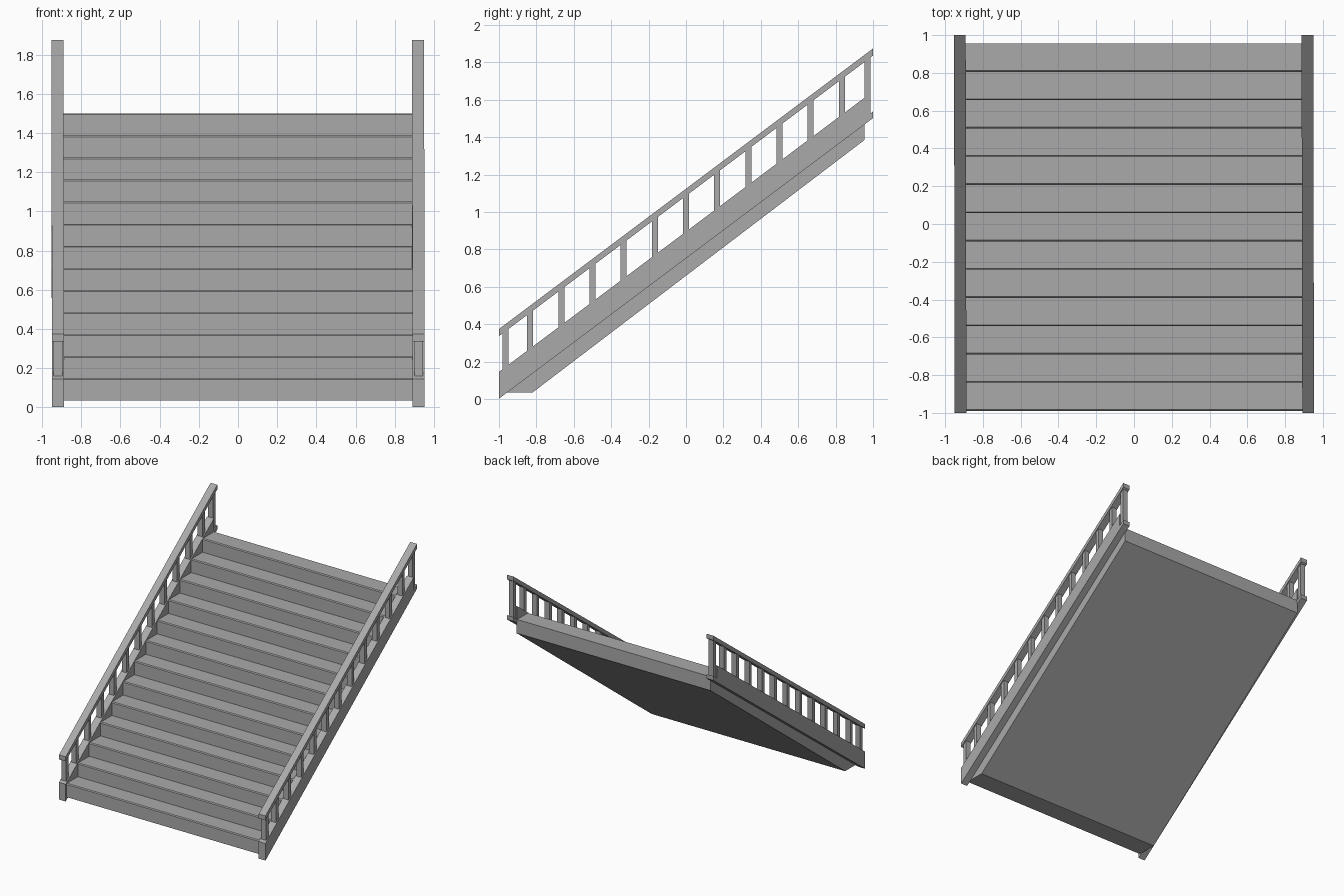
import bpy
import bmesh

cube = bpy.data.objects.get("Cube")
if cube:
    bpy.data.objects.remove(cube, do_unlink=True)

STEPS = 13
RUN, RISE = 0.1496, 0.1127
SLOPE = 0.75
SKEW = -0.002      # the side assemblies drift slightly along the flight

stone = bpy.data.materials.new("stone grey")
stone.use_nodes = True
grey = (0.4, 0.4, 0.4, 1)
stone.diffuse_color = grey
stone.node_tree.nodes["Principled BSDF"].inputs["Base Color"].default_value = grey


def extrude_profile(name, profile, x0, x1, skew=0.0):
    """Extrude a closed (y, z) outline from x0 to x1."""
    bm = bmesh.new()
    face = bm.faces.new([bm.verts.new((x0 + skew * y, y, z)) for y, z in profile])
    out = bmesh.ops.extrude_face_region(bm, geom=[face])
    moved = [v for v in out["geom"] if isinstance(v, bmesh.types.BMVert)]
    bmesh.ops.translate(bm, verts=moved, vec=(x1 - x0, 0, 0))
    bmesh.ops.recalc_face_normals(bm, faces=bm.faces)
    mesh = bpy.data.meshes.new(name)
    bm.to_mesh(mesh)
    bm.free()
    mesh.materials.append(stone)
    obj = bpy.data.objects.new(name, mesh)
    bpy.context.collection.objects.link(obj)
    return obj


def sloped(y0, y1, low, high):
    """Parallelogram following the stair slope; low and high are z at y = 0."""
    return [(y0, low + SLOPE * y0), (y1, low + SLOPE * y1),
            (y1, high + SLOPE * y1), (y0, high + SLOPE * y0)]


# Flight of steps with narrow chamfered nosings and a sloping underside
front, base, chamfer = -0.99, 0.035, 0.007
outline = [(front, base)]
for i in range(STEPS):
    y, z = front + i * RUN, base + (i + 1) * RISE
    if i:
        outline.append((y, z - RISE))
    outline += [(y, z - chamfer), (y + chamfer, z)]
back = front + STEPS * RUN
outline += [(back, base + STEPS * RISE), (back, 1.385), (-0.82, base)]
extrude_profile("steps", outline, -0.892, 0.892)

# Stringers, handrails and balusters on both sides
for side, label in ((1, "left"), (-1, "right")):
    inner, outer = side * 0.889, side * 0.951
    stringer = [(-1, -0.75 + 0.752), (1, 1.502), (1, 1.537), (0.955, 1.503),
                (0.955, 1.611), (-1, 0.145)]
    extrude_profile(label + "_stringer", stringer, inner, outer, SKEW)
    extrude_profile(label + "_handrail", sloped(-1, 1, 1.086, 1.124),
                    inner, outer, SKEW)
    for i in range(13):
        y = max(-0.964, min(0.971, (i - 6) / 6))
        extrude_profile(f"{label}_baluster_{i + 1}",
                        sloped(y - 0.016, y + 0.016, 0.785, 1.09),
                        side * 0.898, side * 0.943, SKEW)
